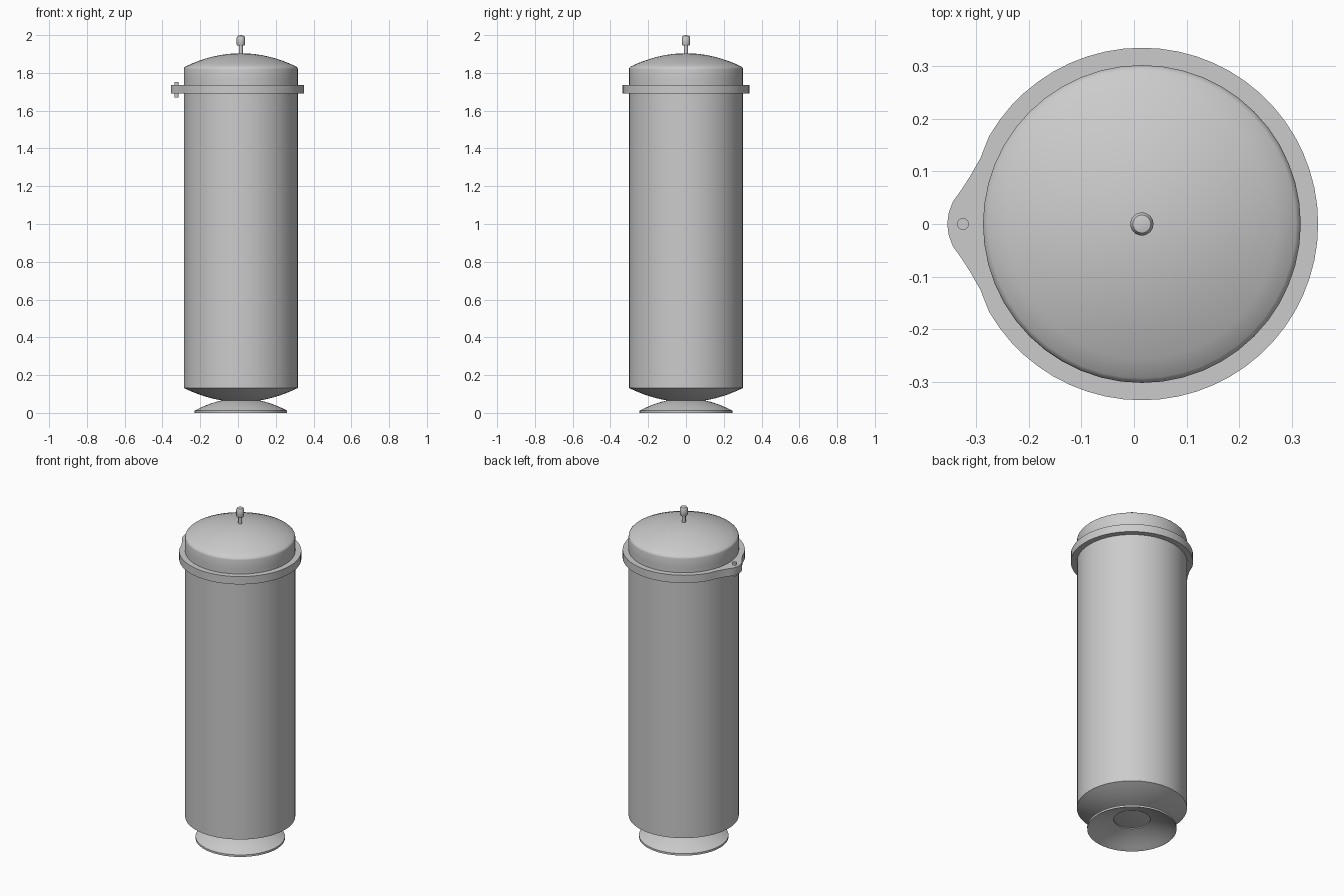
import bpy, bmesh, math

CX = 0.015   # axis of the tank
SEG = 48

cube = bpy.data.objects.get("Cube")
if cube:
    bpy.data.objects.remove(cube, do_unlink=True)

steel = bpy.data.materials.new("grey steel")
steel.use_nodes = True
colour = (0.6, 0.6, 0.6, 1)
steel.diffuse_color = colour
steel.node_tree.nodes["Principled BSDF"].inputs["Base Color"].default_value = colour


def finish(name, bm, angle=30):
    bmesh.ops.recalc_face_normals(bm, faces=bm.faces)
    mesh = bpy.data.meshes.new(name)
    bm.to_mesh(mesh)
    bm.free()
    ob = bpy.data.objects.new(name, mesh)
    bpy.context.collection.objects.link(ob)
    mesh.materials.append(steel)
    bpy.ops.object.select_all(action='DESELECT')
    ob.select_set(True)
    bpy.context.view_layer.objects.active = ob
    bpy.ops.object.shade_smooth_by_angle(angle=math.radians(angle))
    return ob


def lathe(name, profile, x=CX, seg=SEG, angle=30):
    """Spin a (radius, height) profile about a vertical axis at x."""
    bm = bmesh.new()
    verts = [bm.verts.new((x + r, 0, z)) for r, z in profile]
    edges = [bm.edges.new(pair) for pair in zip(verts, verts[1:])]
    bmesh.ops.spin(bm, geom=verts + edges, cent=(x, 0, 0), axis=(0, 0, 1),
                   angle=math.tau, steps=seg, use_duplicate=False)
    bmesh.ops.remove_doubles(bm, verts=bm.verts, dist=1e-4)
    return finish(name, bm, angle)


def dome(r0, r1, z0, z1, n=8):
    """Shallow arc from rim radius r0 at z0 to r1 at z1, flattening inwards."""
    points = []
    for i in range(n + 1):
        r = r0 + (r1 - r0) * i / n
        points.append((r, z1 + (z0 - z1) * (r * r - r1 * r1) / (r0 * r0 - r1 * r1)))
    return points


# Tank body with dished bottom
lathe("tank_body", [(0, 0.062)] + dome(0.302, 0.1, 0.132, 0.066)[::-1]
      + [(0.302, 1.767), (0, 1.767)])

# Domed lid with a softened shoulder
lathe("lid", [(0, 1.767), (0.302, 1.767), (0.302, 1.82), (0.3, 1.827)]
      + dome(0.293, 0, 1.834, 1.904), angle=40)

# Flared hollow foot
outer = dome(0.245, 0.1, 0.012, 0.066, 5)
inner = dome(0.243, 0.1, 0.001, 0.06, 5)
lathe("foot", [(0.245, 0)] + outer + inner[::-1] + [(0.245, 0)])

# Lid valve
lathe("valve_stem", [(0, 1.89), (0.011, 1.89), (0.011, 1.95), (0, 1.95)], seg=20)
lathe("valve_knob", [(0, 1.945), (0.019, 1.945), (0.022, 1.95), (0.022, 1.988),
                     (0.017, 1.996), (0, 2.0)], seg=24, angle=40)

# Clamp ring whose outline runs out into a lug
lug = [(-0.292, 0.125), (-0.312, 0.09), (-0.328, 0.065), (-0.344, 0.043),
       (-0.352, 0.022), (-0.355, 0)]
start = 150
half = [(CX + 0.335 * math.cos(math.radians(a)), 0.335 * math.sin(math.radians(a)))
        for a in range(0, start + 1, 6)] + lug
outline = half + [(x, -y) for x, y in half[-2:0:-1]]
bm = bmesh.new()
ring = bm.faces.new([bm.verts.new((x, y, 1.69)) for x, y in outline])
top = bmesh.ops.extrude_face_region(bm, geom=[ring])["geom"]
bmesh.ops.translate(bm, vec=(0, 0, 0.047),
                    verts=[v for v in top if isinstance(v, bmesh.types.BMVert)])
finish("clamp_ring", bm)

# Bolt through the lug
lathe("clamp_bolt", [(0, 1.67), (0.011, 1.67), (0.011, 1.752), (0, 1.752)],
      x=-0.325, seg=16)
